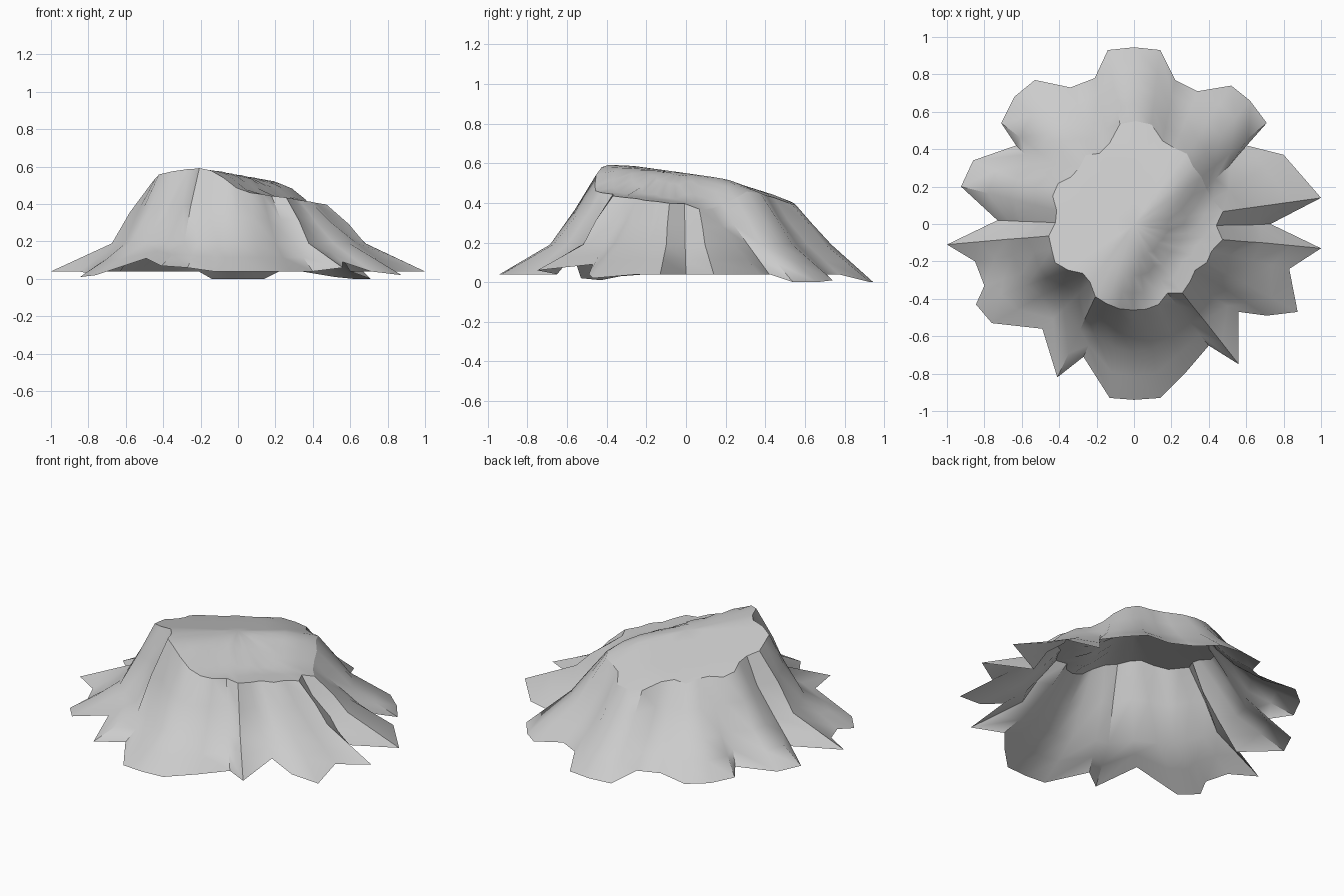
import bpy, bmesh
from math import radians, cos, sin
from mathutils import Vector

if "Cube" in bpy.data.objects:
    bpy.data.objects.remove(bpy.data.objects["Cube"])

# Ragged skirt outline seen from above, counter-clockwise from +x
FOOT = [(1, .14), (.80, .37), (.60, .42), (.71, .54), (.62, .66), (.52, .74), (.34, .71), (.22, .77),
        (.14, .93), (0, .945), (-.14, .93), (-.21, .78), (-.34, .73), (-.53, .77), (-.64, .68),
        (-.71, .54), (-.63, .42), (-.86, .34), (-.925, .2), (-.73, .02), (-1, -.11), (-.85, -.2),
        (-.80, -.33), (-.845, -.43), (-.76, -.53), (-.49, -.56), (-.41, -.82), (-.27, -.71),
        (-.13, -.93), (0, -.94), (.14, -.93), (.28, -.79), (.40, -.65), (.56, -.75), (.56, -.47),
        (.71, -.49), (.875, -.47), (.83, -.24), (1, -.13), (.73, 0)]
# Plateau rim radius every nine degrees
RIM = [.48, .44, .43, .44, .44, .47, .46, .47, .54, .55, .54, .45, .42, .45, .42, .42, .46, .46, .42, .42,
       .46, .46, .47, .43, .38, .39, .44, .45, .46, .46, .46, .45, .41, .45, .43, .41, .44, .44, .48, .44]
# Foot points that are lifted or lowered (the rest follow a rule)
FOOT_Z = {3: 0, 4: 0, 5: .01, 8: 0, 9: 0, 10: 0, 22: .03, 23: .01, 24: .02, 25: .11, 26: .07, 27: .06,
          33: .06, 34: .09, 35: .04, 36: .02}


def lerp(x, pts):
    for (x0, z0), (x1, z1) in zip(pts, pts[1:]):
        if x <= x1:
            return z0 + (z1 - z0) * max(0, (x - x0) / (x1 - x0))
    return pts[-1][1]


def top_height(x, y):
    # diagonal ridge, step down to front right, slope to back left
    u, v = (x - y) * .7071, (x + y) * .7071
    z = lerp(v, [(-.45, .595), (.3, .52), (.45, .465)])
    step = lerp(.85 * x - .53 * y, [(.06, 0), (.14, .02), (.26, .115), (.45, .125)])
    return z - step - lerp(u, [(-.5, .13), (-.38, .09), (0, 0)])


bm = bmesh.new()
n = len(FOOT)
foot = [Vector(p) for p in FOOT]
rim = [Vector((cos(radians(8 + 9 * i)), sin(radians(8 + 9 * i)))) * r for i, r in enumerate(RIM)]

# Shoulder of the wall, with softer pleats than the foot
raw = [p.lerp(q, .47) for p, q in zip(rim, foot)]
knee = []
for i, k in enumerate(raw):
    near = (raw[i - 1].length + raw[(i + 1) % n].length) / 2
    knee.append(k.normalized() * (.65 * k.length + .35 * near))

# Plateau rings, inside to rim
rings = []
for s in (.2, .4, .6, .8, 1):
    rings.append([bm.verts.new((p.x * s, p.y * s, top_height(p.x * s, p.y * s))) for p in rim])

# Wall rings: creased upper wall, shoulder, lower wall, foot
walls = [[], [], [], []]
for i in range(n):
    a = rim[i].to_3d()
    a.z = top_height(*rim[i])
    c = foot[i].to_3d()
    c.z = FOOT_Z.get(i, .04)
    b = knee[i].to_3d()
    b.z = .19
    crease = rim[i].lerp(raw[i], .48).to_3d()
    crease.z = (a.z + b.z) / 2
    for ring, p in zip(walls, (crease, b, b.lerp(c, .5), c)):
        ring.append(bm.verts.new(p))
rings += walls

centre = bm.verts.new((0, 0, top_height(0, 0)))
for i in range(n):
    j = (i + 1) % n
    bm.faces.new((centre, rings[0][i], rings[0][j]))
    for a, b in zip(rings, rings[1:]):
        bm.faces.new((a[i], b[i], b[j], a[j]))

# Crisp plateau edge
for i in range(n):
    bm.edges.get((rings[4][i], rings[4][(i + 1) % n])).smooth = False

mesh = bpy.data.meshes.new("rock_mound")
bm.to_mesh(mesh)
bm.free()
mound = bpy.data.objects.new("rock_mound", mesh)
bpy.context.collection.objects.link(mound)
bpy.context.view_layer.objects.active = mound
mound.select_set(True)
bpy.ops.object.shade_smooth_by_angle(angle=.75, keep_sharp_edges=True)
